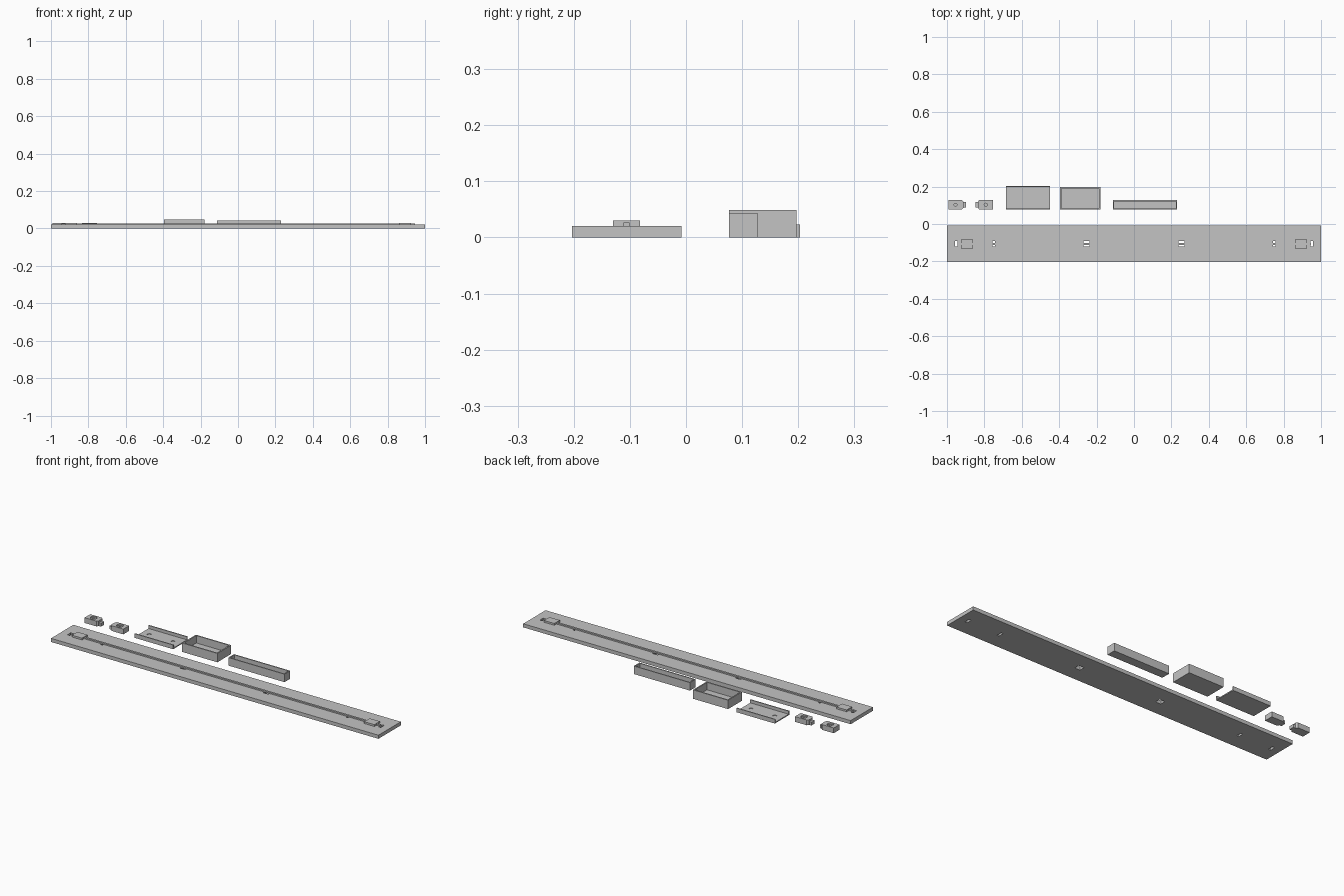
import bpy, bmesh, math

if "Cube" in bpy.data.objects:
    bpy.data.objects.remove(bpy.data.objects["Cube"])

grey = bpy.data.materials.new("plain_grey")
grey.diffuse_color = (0.55, 0.55, 0.55, 1)
grey.use_nodes = True
grey.node_tree.nodes["Principled BSDF"].inputs["Base Color"].default_value = grey.diffuse_color


def prism(name, outline, z0, z1):
    """Extrude a plan outline from z0 to z1."""
    bm = bmesh.new()
    face = bm.faces.new([bm.verts.new((x, y, z0)) for x, y in outline])
    top = bmesh.ops.extrude_face_region(bm, geom=[face])["geom"]
    for v in top:
        if isinstance(v, bmesh.types.BMVert):
            v.co.z = z1
    bmesh.ops.recalc_face_normals(bm, faces=bm.faces)
    mesh = bpy.data.meshes.new(name)
    bm.to_mesh(mesh)
    bm.free()
    mesh.materials.append(grey)
    obj = bpy.data.objects.new(name, mesh)
    bpy.context.collection.objects.link(obj)
    return obj


def box(name, x0, x1, y0, y1, z0, z1):
    return prism(name, [(x0, y0), (x1, y0), (x1, y1), (x0, y1)], z0, z1)


def disc(name, x, y, r, z0, z1, n=24):
    pts = [(x + r * math.cos(i * math.tau / n), y + r * math.sin(i * math.tau / n))
           for i in range(n)]
    return prism(name, pts, z0, z1)


def cut(obj, cutters):
    """Subtract each cutter, then discard it."""
    bpy.context.view_layer.objects.active = obj
    for c in cutters:
        mod = obj.modifiers.new("cut", "BOOLEAN")
        mod.operation = "DIFFERENCE"
        mod.solver = "EXACT"
        mod.object = c
        bpy.ops.object.modifier_apply(modifier=mod.name)
        bpy.data.objects.remove(c)


# Long base board with through slots
MID = -0.106
board = box("base_board", -1, 1, -0.203, -0.008, 0, 0.02)
slots = []
for s in (-1, 1):
    for x, half in ((0.95, 0.007), (0.75, 0.006), (0.253, 0.016)):
        slots.append(box("slot_cutter", s * x - half, s * x + half,
                         MID - 0.015, MID + 0.015, -0.01, 0.04))
cut(board, slots)

# Thin rail along the board and a pad near each end
box("rail", -0.945, 0.945, MID - 0.0055, MID + 0.0055, 0.019, 0.027)
for s, side in ((-1, "left"), (1, "right")):
    box(side + "_pad", s * 0.893 - 0.031, s * 0.893 + 0.031,
        MID - 0.024, MID + 0.024, 0.019, 0.03)

# Open box with two blind screw holes in its floor
case = box("open_box", -0.395, -0.18, 0.077, 0.197, 0, 0.049)
cut(case, [box("cavity", -0.388, -0.187, 0.084, 0.19, 0.008, 0.06)]
    + [disc("hole", x, 0.138, 0.011, 0.003, 0.02) for x in (-0.36, -0.214)])

# Channel cover, open at both ends
cover = box("channel_cover", -0.685, -0.45, 0.077, 0.203, 0, 0.023)
cut(cover, [box("cavity", -0.70, -0.43, 0.083, 0.197, 0.006, 0.04)]
    + [disc("hole", x, 0.14, 0.011, 0.003, 0.02) for x in (-0.64, -0.495)])

# Narrow trough
trough = box("trough", -0.113, 0.23, 0.077, 0.127, 0, 0.044)
cut(trough, [box("cavity", -0.107, 0.224, 0.083, 0.121, 0.006, 0.06)])

# Pair of mirrored clips: chamfered body, tab and countersunk hole
for cx, s, side in ((-0.952, 1, "left"), (-0.795, -1, "right")):
    y0, y1, c = 0.078, 0.128, 0.009
    outline = [(-0.04, y0), (0.032, y0), (0.04, y0 + c), (0.04, y1 - c),
               (0.032, y1), (-0.04, y1)]
    body = prism(side + "_clip", [(cx + s * x, y) for x, y in outline], 0, 0.029)
    mid = 0.103
    cut(body, [disc("sink", cx - s * 0.002, mid, 0.017, 0.022, 0.05),
               disc("hole", cx - s * 0.002, mid, 0.008, 0.008, 0.05)])
    ends = sorted((cx + s * 0.036, cx + s * 0.053))
    box(side + "_clip_tab", ends[0], ends[1], mid - 0.014, mid + 0.014, 0, 0.018)
